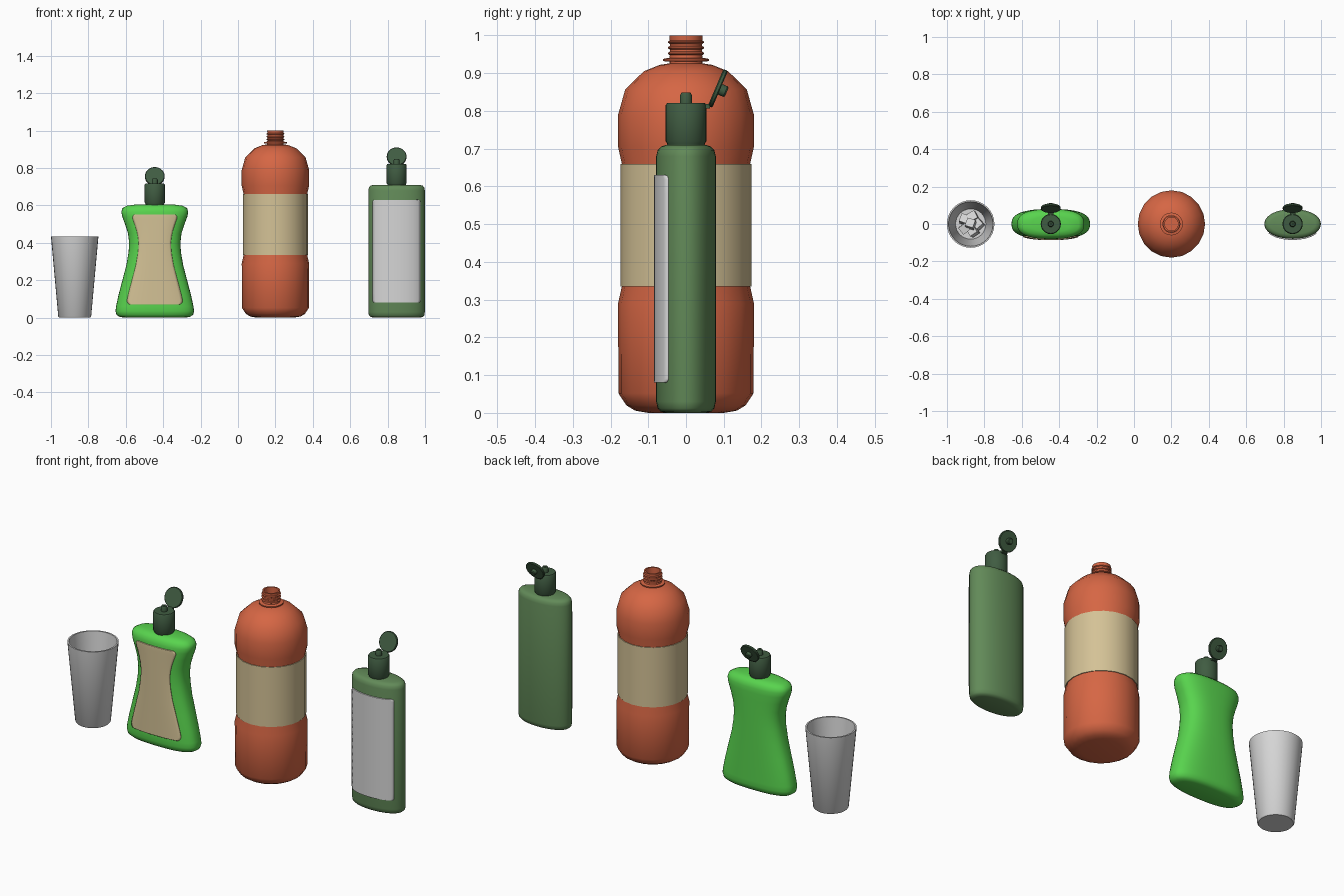
import bpy, bmesh, math, random
from mathutils import Matrix, Vector

if "Cube" in bpy.data.objects:
    bpy.data.objects.remove(bpy.data.objects["Cube"])


def material(name, rgb):
    m = bpy.data.materials.new(name)
    m.diffuse_color = (*rgb, 1)
    m.use_nodes = True
    m.node_tree.nodes["Principled BSDF"].inputs["Base Color"].default_value = m.diffuse_color
    return m


ORANGE = material("orange plastic", (0.67, 0.133, 0.058))
TAN = material("tan label", (0.658, 0.539, 0.305))
GREEN = material("bright green plastic", (0.098, 0.658, 0.076))
OLIVE = material("muted green plastic", (0.122, 0.254, 0.098))
CAP = material("dark green cap", (0.051, 0.107, 0.054))
GREY = material("light grey", (0.67, 0.67, 0.67))


def finish(name, bm, mat, angle=35):
    bmesh.ops.remove_doubles(bm, verts=bm.verts, dist=1e-5)
    bmesh.ops.recalc_face_normals(bm, faces=bm.faces)
    mesh = bpy.data.meshes.new(name)
    bm.to_mesh(mesh)
    bm.free()
    mesh.shade_smooth()
    mesh.set_sharp_from_angle(angle=math.radians(angle))
    mesh.materials.append(mat)
    ob = bpy.data.objects.new(name, mesh)
    bpy.context.collection.objects.link(ob)
    return ob


def loft(name, rings, mat, angle=35, closed=False):
    """Skin a stack of point rings; cap both ends, or join last to first."""
    bm = bmesh.new()
    vs = [[bm.verts.new(p) for p in ring] for ring in rings]
    n = len(vs[0])
    pairs = list(zip(vs, vs[1:])) + ([(vs[-1], vs[0])] if closed else [])
    for a, b in pairs:
        for i in range(n):
            j = (i + 1) % n
            bm.faces.new((a[i], a[j], b[j], b[i]))
    if not closed:
        bm.faces.new(vs[0])
        bm.faces.new(vs[-1])
    return finish(name, bm, mat, angle)


def lathe(name, profile, mat, at=(0, 0, 0), seg=24, tilt=0, angle=35, closed=False):
    m = Matrix.Translation(at) @ Matrix.Rotation(math.radians(tilt), 4, 'X')
    turn = [2 * math.pi * i / seg for i in range(seg)]
    rings = [[m @ Vector((r * math.cos(t), r * math.sin(t), z)) for t in turn]
             for r, z in profile]
    return loft(name, rings, mat, angle, closed)


def spow(v, e):
    return math.copysign(abs(v) ** e, v)


def oval_body(name, cx, sections, power, mat, seg=40):
    """Sections are (z, half width, half depth) of a rounded oval."""
    rings = []
    for z, w, d in sections:
        rings.append([(cx + w * spow(math.cos(t), 2 / power),
                       d * spow(math.sin(t), 2 / power), z)
                      for t in (2 * math.pi * i / seg for i in range(seg))])
    return loft(name, rings, mat, 50)


def section_at(sections, z):
    for (z0, w0, d0), (z1, w1, d1) in zip(sections, sections[1:]):
        if z0 <= z <= z1:
            f = (z - z0) / (z1 - z0)
            return w0 + f * (w1 - w0), d0 + f * (d1 - d0)


def front_label(name, cx, sections, power, z0, z1, margin, mat, corner=0.025):
    """Thin plate that follows the front of an oval body, with round corners."""
    heights = [z0 + corner * (1 - math.cos(k * math.pi / 8)) for k in range(5)]
    heights += [z0 + corner + (z1 - z0 - 2 * corner) * k / 14 for k in range(1, 14)]
    heights += [z1 - corner * (1 - math.cos(k * math.pi / 8)) for k in range(4, -1, -1)]
    bm = bmesh.new()
    rows, cols = [], 20
    for z in heights:
        w, d = section_at(sections, z)
        e = max(0, corner - min(z - z0, z1 - z))
        half = w - margin - (corner - math.sqrt(max(0, corner ** 2 - e ** 2)))
        row = []
        for i in range(cols + 1):
            x = half * (2 * i / cols - 1)
            y = d * (1 - (abs(x) / w) ** power) ** (1 / power)
            row.append(bm.verts.new((cx + x, -y - 0.006, z)))
        rows.append(row)
    for a, b in zip(rows, rows[1:]):
        for i in range(cols):
            bm.faces.new((a[i], a[i + 1], b[i + 1], b[i]))
    ob = finish(name, bm, mat, 50)
    # the plate is thickened towards the bottle
    if ob.data.polygons[len(ob.data.polygons) // 2].normal.y > 0:
        ob.data.flip_normals()
    solid = ob.modifiers.new("thickness", 'SOLIDIFY')
    solid.thickness = 0.009
    solid.offset = -1
    return ob


def flip_cap(prefix, cx, z):
    """Collar, nozzle and open lid, standing on height z."""
    lathe(prefix + "_cap", [(0.048, -0.01), (0.05, 0.004), (0.054, 0.01), (0.054, 0.105),
                            (0.05, 0.111), (0.016, 0.111), (0.016, 0.13),
                            (0.012, 0.139), (0.004, 0.139), (0.004, 0.125)],
          CAP, (cx, 0, z), 28)
    lathe(prefix + "_lid", [(0.005, -0.006), (0.05, -0.006), (0.053, -0.003), (0.053, 0.004),
                            (0.05, 0.007), (0.015, 0.007), (0.015, 0.022),
                            (0.012, 0.026), (0.005, 0.026)],
          CAP, (cx, 0.084, z + 0.15), 28, tilt=-113)
    bm = bmesh.new()
    bmesh.ops.create_cube(bm, size=1, matrix=Matrix.Translation((cx, 0.056, z + 0.102))
                          @ Matrix.Diagonal((0.03, 0.016, 0.012, 1)))
    finish(prefix + "_hinge", bm, CAP)


# tumbler, hollow, with ice cubes at the bottom
CUP_X = -0.873
lathe("cup", [(0.083, 0), (0.088, 0.006), (0.127, 0.435), (0.119, 0.435),
              (0.081, 0.018)], GREY, (CUP_X, 0, 0), 32)
random.seed(4)
for k in range(6):
    a = k * 2 * math.pi / 5
    r = 0.04 if k < 5 else 0
    bm = bmesh.new()
    spin = Matrix.Rotation(random.uniform(0, 3), 4, 'Z') @ Matrix.Rotation(
        random.uniform(-0.4, 0.4), 4, 'X') @ Matrix.Rotation(random.uniform(-0.4, 0.4), 4, 'Y')
    spot = (CUP_X + r * math.cos(a), r * math.sin(a), 0.05 if k < 5 else 0.08)
    bmesh.ops.create_cube(bm, size=0.045, matrix=Matrix.Translation(spot) @ spin)
    finish("ice_cube", bm, GREY)

# large round bottle with open threaded neck
neck = [(0.07, 0.922), (0.044, 0.926), (0.044, 0.931), (0.061, 0.932), (0.061, 0.938),
        (0.044, 0.941)]
for z in (0.952, 0.967, 0.982):
    neck += [(0.043, z - 0.004), (0.048, z - 0.001), (0.048, z + 0.002), (0.043, z + 0.005)]
lathe("round_bottle", [(0.1, 0), (0.135, 0.006), (0.158, 0.02), (0.179, 0.052), (0.18, 0.29),
                       (0.17, 0.335), (0.17, 0.66), (0.18, 0.705), (0.18, 0.79),
                       (0.161, 0.857), (0.112, 0.905)] + neck +
      [(0.044, 1.0), (0.036, 1.0), (0.036, 0.93)], ORANGE, (0.2, 0, 0), 20, angle=40)
lathe("round_bottle_label", [(0.168, 0.335), (0.174, 0.335), (0.174, 0.66), (0.168, 0.66)],
      TAN, (0.2, 0, 0), 20, closed=True)

# waisted bottle
WAIST_X = -0.445
waisted = [(0, 0.165, 0.05), (0.004, 0.188, 0.064), (0.015, 0.205, 0.075),
           (0.035, 0.21, 0.08), (0.06, 0.207, 0.08), (0.12, 0.194, 0.08),
           (0.2, 0.173, 0.08), (0.28, 0.152, 0.08), (0.35, 0.14, 0.08),
           (0.4, 0.137, 0.08), (0.45, 0.143, 0.08), (0.5, 0.159, 0.08),
           (0.54, 0.174, 0.08), (0.565, 0.179, 0.079), (0.585, 0.173, 0.073),
           (0.598, 0.15, 0.06), (0.605, 0.1, 0.042)]
oval_body("waisted_bottle", WAIST_X, waisted, 2.6, GREEN)
front_label("waisted_bottle_label", WAIST_X, waisted, 2.6, 0.07, 0.552, 0.051, TAN)
flip_cap("waisted_bottle", WAIST_X, 0.605)

# straight oval bottle
TALL_X = 0.848
straight = [(0, 0.125, 0.055), (0.004, 0.14, 0.068), (0.012, 0.148, 0.075),
            (0.03, 0.151, 0.079), (0.68, 0.151, 0.079), (0.696, 0.148, 0.075),
            (0.705, 0.14, 0.067), (0.71, 0.122, 0.054)]
oval_body("straight_bottle", TALL_X, straight, 2.1, OLIVE)
front_label("straight_bottle_label", TALL_X, straight, 2.1, 0.08, 0.63, 0.023, GREY, 0.012)
flip_cap("straight_bottle", TALL_X, 0.71)
